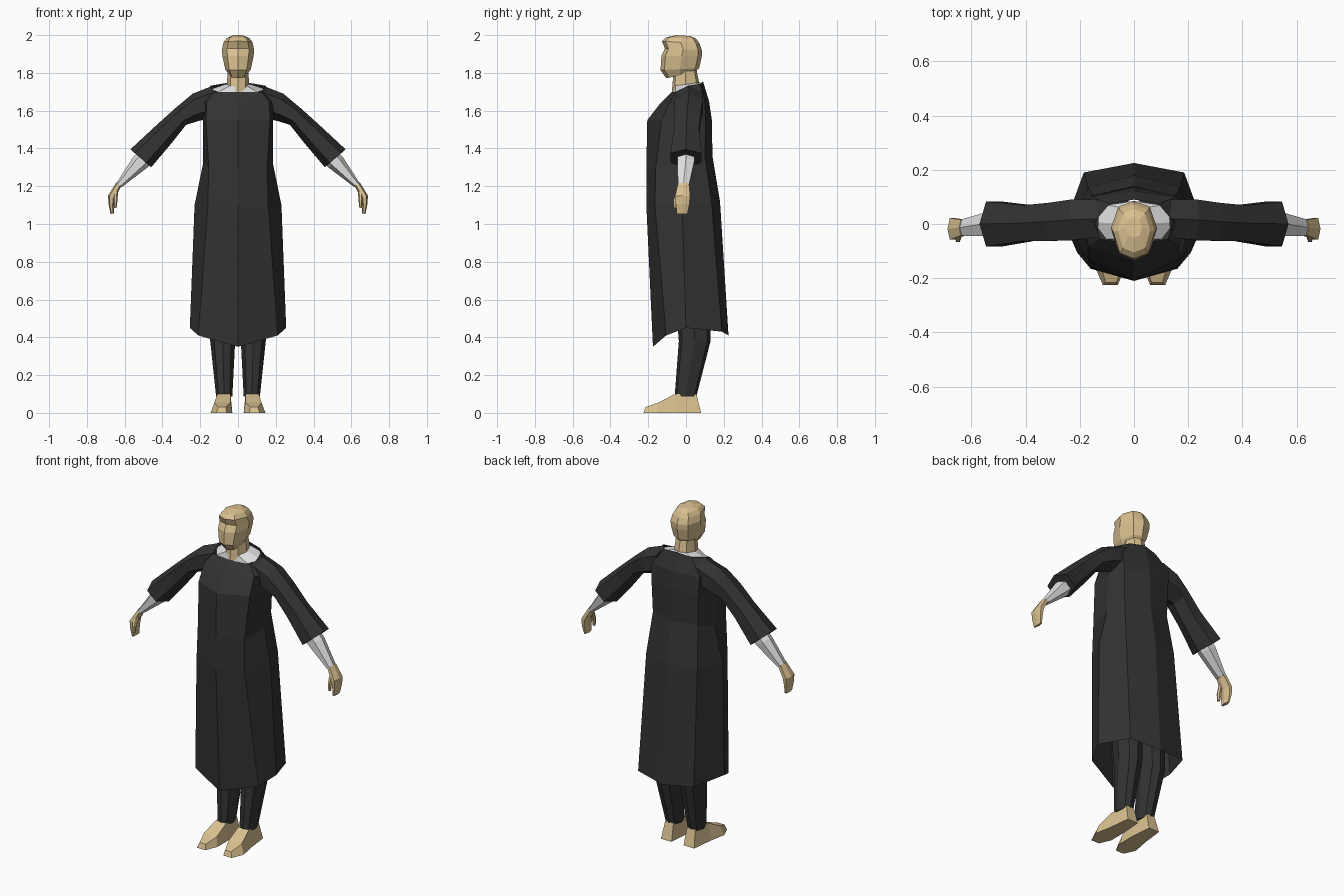
import bpy, bmesh


def material(name, rgb):
    m = bpy.data.materials.new(name)
    m.diffuse_color = (*rgb, 1)
    return m


BLACK = material("black cloth", (0.033, 0.033, 0.033))
WHITE = material("white cloth", (0.75, 0.75, 0.75))
SKIN = material("skin", (0.70, 0.53, 0.28))


def loft(name, rings, mat, side=1, cap_start=True, cap_end=True):
    """Skin a list of equal-length closed rings; side=-1 mirrors in x."""
    bm = bmesh.new()
    rows = [[bm.verts.new((x * side, y, z)) for x, y, z in r] for r in rings]
    n = len(rows[0])
    for a, b in zip(rows, rows[1:]):
        for i in range(n):
            j = (i + 1) % n
            bm.faces.new((a[i], a[j], b[j], b[i]))
    if cap_start:
        bm.faces.new(rows[0][::-1])
    if cap_end:
        bm.faces.new(rows[-1])
    bmesh.ops.recalc_face_normals(bm, faces=bm.faces)
    me = bpy.data.meshes.new(name)
    bm.to_mesh(me)
    bm.free()
    me.materials.append(mat)
    ob = bpy.data.objects.new(name, me)
    bpy.context.collection.objects.link(ob)
    return ob


def oval(x0, x1, yf, yb, zf, zb=None):
    """Eight-sided horizontal ring, optionally tilted front to back."""
    zb = zf if zb is None else zb
    xc, xr = (x0 + x1) / 2, (x1 - x0) / 2
    yc, yr = (yf + yb) / 2, (yb - yf) / 2
    shape = [(0, -1), (.68, -.8), (1, 0), (.68, .8),
             (0, 1), (-.68, .8), (-1, 0), (-.68, -.8)]
    return [(xc + xr * u, yc + yr * v, zf + (zb - zf) * (v + 1) / 2)
            for u, v in shape]


def limb(top, bottom, yc, yr):
    """Six-sided ring across an arm, from top (x, z) to bottom (x, z)."""
    ring = []
    for t, v in [(0, 0), (.22, 1), (.75, 1), (1, 0), (.75, -1), (.22, -1)]:
        ring.append((top[0] + (bottom[0] - top[0]) * t, yc + yr * v,
                     top[1] + (bottom[1] - top[1]) * t))
    return ring


def robe_ring(f, fs, s, bs, b):
    """Ring from front, front side, side, back side and back points."""
    left = [(-p[0], p[1], p[2]) for p in (bs, s, fs)]
    return [(0, *f), fs, s, bs, (0, *b)] + left


# Long robe, hem to neckline
loft("robe", [
    robe_ring((-.175, .35), (.21, -.105, .41), (.255, 0, .45),
              (.185, .19, .43), (.225, .41)),
    robe_ring((-.21, 1.1), (.16, -.165, 1.1), (.23, -.02, 1.1),
              (.17, .135, 1.12), (.18, 1.12)),
    robe_ring((-.21, 1.3), (.155, -.16, 1.3), (.185, -.01, 1.32),
              (.15, .10, 1.36), (.14, 1.36)),
    robe_ring((-.205, 1.55), (.17, -.13, 1.55), (.185, 0, 1.54),
              (.155, .105, 1.54), (.137, 1.55)),
    robe_ring((-.135, 1.64), (.165, -.085, 1.645), (.205, .01, 1.65),
              (.16, .10, 1.65), (.122, 1.65)),
    robe_ring((-.075, 1.70), (.125, -.055, 1.70), (.145, .01, 1.732),
              (.09, .075, 1.742), (.09, 1.755)),
], BLACK, cap_start=False, cap_end=False)

# White collar and neck
loft("collar", [oval(-.15, .15, -.072, .085, 1.695, 1.73),
                oval(-.065, .065, -.07, .075, 1.73, 1.75)], WHITE)
loft("neck", [oval(-.062, .062, -.075, .075, 1.70, 1.72),
              oval(-.053, .053, -.065, .055, 1.82)], SKIN)

# Head, chin to crown: front z, back z, half width, front y, back y
head = [(1.772, 1.80, .045, -.105, .045), (1.815, 1.825, .068, -.135, .07),
        (1.89, 1.89, .083, -.13, .084), (1.93, 1.92, .085, -.112, .084),
        (1.968, 1.955, .077, -.128, .072), (1.988, 1.98, .06, -.105, .055),
        (2.0, 1.995, .03, -.05, .025)]
loft("head", [oval(-w, w, yf, yb, zf, zb) for zf, zb, w, yf, yb in head], SKIN)

for side, word in ((1, "left"), (-1, "right")):
    # Wide sleeve
    loft(word + "_sleeve", [
        limb((.13, 1.733), (.15, 1.56), .02, .07),
        limb((.24, 1.69), (.21, 1.545), .015, .075),
        limb((.33, 1.615), (.275, 1.525), .008, .07),
        limb((.43, 1.525), (.35, 1.43), .003, .066),
        limb((.57, 1.395), (.46, 1.30), 0, .083)], BLACK, side)
    # Forearm in white undersleeve
    loft(word + "_undersleeve", [
        limb((.52, 1.39), (.45, 1.33), 0, .045),
        limb((.558, 1.35), (.478, 1.30), 0, .045),
        limb((.645, 1.215), (.612, 1.198), -.013, .03)], WHITE, side)
    # Hand and thumb
    loft(word + "_hand", [
        limb((.645, 1.22), (.615, 1.205), -.013, .029),
        limb((.688, 1.15), (.65, 1.14), -.018, .04),
        limb((.685, 1.105), (.657, 1.10), -.018, .036),
        limb((.675, 1.053), (.657, 1.055), -.02, .028)], SKIN, side)
    loft(word + "_thumb", [
        limb((.66, 1.18), (.635, 1.17), -.035, .013),
        limb((.66, 1.13), (.638, 1.125), -.055, .012),
        limb((.657, 1.085), (.643, 1.085), -.058, .008)], SKIN, side)
    # Trouser leg
    loft(word + "_trouser", [
        oval(.0, .16, -.08, .12, .9),
        oval(.015, .147, -.038, .13, .38),
        oval(.03, .116, -.06, .055, .088)], BLACK, side)
    # Bare foot, heel to toe
    foot = [(.08, .055, .04, .11, .045, .10, .10),
            (-.05, -.058, .03, .125, .04, .11, .10),
            (-.155, -.145, .03, .145, .04, .125, .055),
            (-.225, -.215, .06, .115, .065, .105, .03)]
    loft(word + "_foot", [[(a, yb, 0), (b, yb, 0), (d, yt, z), (c, yt, z)]
                          for yb, yt, a, b, c, d, z in foot], SKIN, side)
